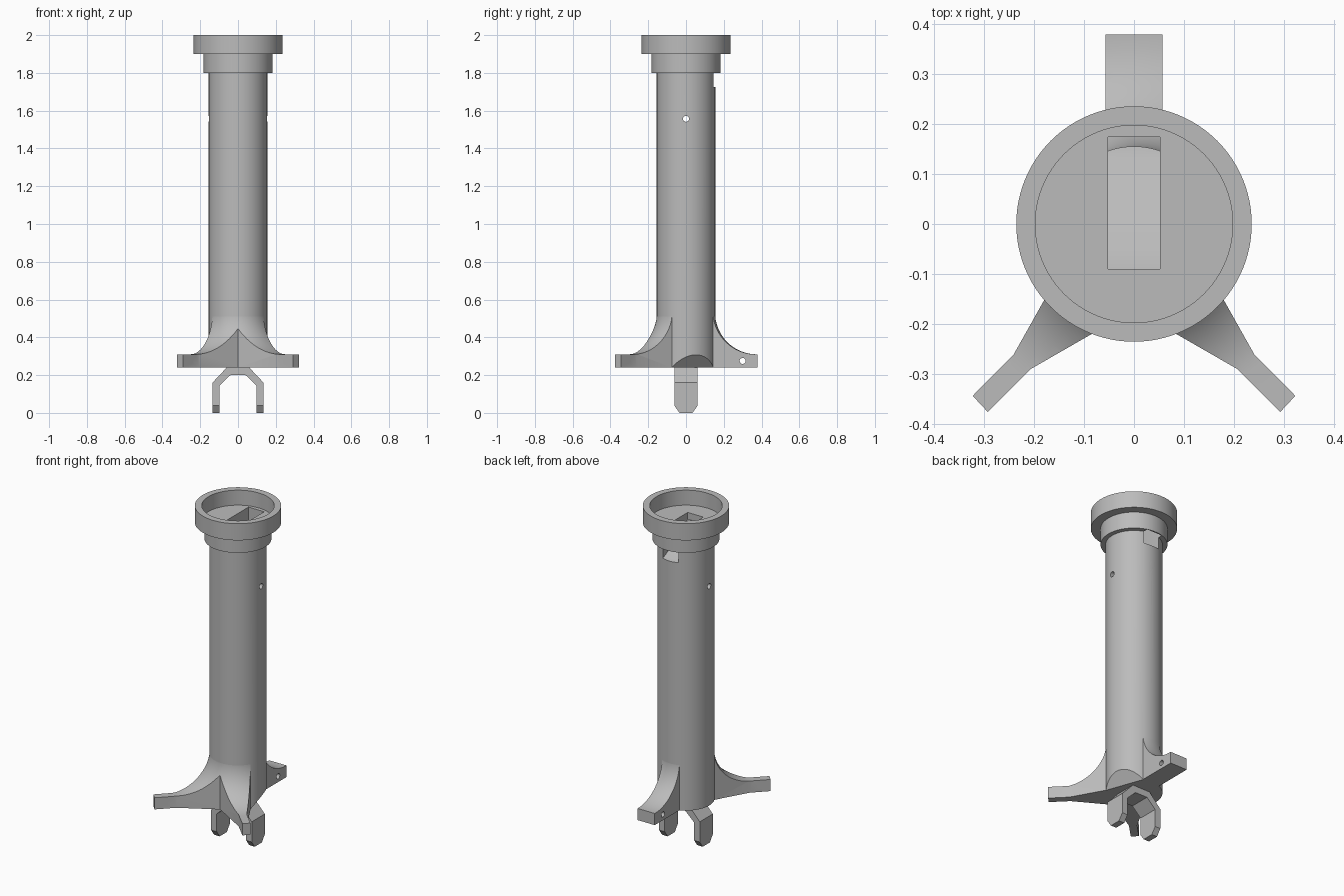
import bpy, bmesh, math
from mathutils import Matrix, Vector

if "Cube" in bpy.data.objects:
    bpy.data.objects.remove(bpy.data.objects["Cube"], do_unlink=True)

grey = bpy.data.materials.new("plain grey")
grey.use_nodes = True
grey.diffuse_color = (0.5, 0.5, 0.5, 1)
grey.node_tree.nodes["Principled BSDF"].inputs["Base Color"].default_value = (0.5, 0.5, 0.5, 1)


def make(name, bm, matrix=None):
    if matrix:
        bm.transform(matrix)
    bmesh.ops.recalc_face_normals(bm, faces=bm.faces)
    mesh = bpy.data.meshes.new(name)
    bm.to_mesh(mesh)
    bm.free()
    mesh.materials.append(grey)
    ob = bpy.data.objects.new(name, mesh)
    bpy.context.scene.collection.objects.link(ob)
    return ob


def prism(name, pts, axis, lo, hi, matrix=None):
    """Extrude a 2D outline along the given axis."""
    place = {"x": lambda a, b, t: (t, a, b),
             "y": lambda a, b, t: (a, t, b),
             "z": lambda a, b, t: (a, b, t)}[axis]
    bm = bmesh.new()
    face = bm.faces.new([bm.verts.new(place(a, b, lo)) for a, b in pts])
    new = bmesh.ops.extrude_face_region(bm, geom=[face])["geom"]
    shift = Vector(place(0, 0, hi - lo))
    bmesh.ops.translate(bm, vec=shift, verts=[v for v in new if isinstance(v, bmesh.types.BMVert)])
    return make(name, bm, matrix)


def lathe(name, pts, closed=False, steps=96):
    """Spin an (r, z) outline around z."""
    bm = bmesh.new()
    vs = [bm.verts.new((r, 0, z)) for r, z in pts]
    es = [bm.edges.new(p) for p in zip(vs, vs[1:])]
    if closed:
        es.append(bm.edges.new((vs[-1], vs[0])))
    bmesh.ops.spin(bm, geom=vs + es, axis=(0, 0, 1), cent=(0, 0, 0),
                   angle=math.tau, steps=steps, use_merge=True)
    bmesh.ops.remove_doubles(bm, verts=bm.verts, dist=0.0001)
    return make(name, bm)


def rod(centre, direction, radius=0.016, length=0.6):
    bm = bmesh.new()
    bmesh.ops.create_cone(bm, cap_ends=True, segments=24, radius1=radius, radius2=radius, depth=length)
    turn = Vector(direction).to_track_quat("Z", "Y").to_matrix().to_4x4()
    return make("hole_cutter", bm, Matrix.Translation(centre) @ turn)


def cut(ob, *cutters):
    """Subtract the cutters, then drop them."""
    for c in cutters:
        mod = ob.modifiers.new("cut", "BOOLEAN")
        mod.operation, mod.solver, mod.object = "DIFFERENCE", "EXACT", c
    graph = bpy.context.evaluated_depsgraph_get()
    mesh = bpy.data.meshes.new_from_object(ob.evaluated_get(graph))
    ob.modifiers.clear()
    ob.data = mesh
    for c in cutters:
        bpy.data.objects.remove(c, do_unlink=True)


# Main column with collar and cup rim
column = lathe("column", [(0, 0.24), (0.155, 0.24), (0.155, 1.8), (0.182, 1.8), (0.182, 1.9),
                          (0.235, 1.9), (0.235, 2), (0.197, 2), (0.197, 1.91), (0, 1.91)])
# Sloping channel from the cup floor out of the back
channel = prism("channel_cutter", [(-0.09, 1.95), (-0.09, 1.87), (-0.053, 1.83), (0.133, 1.73),
                                   (0.174, 1.72), (0.174, 1.95)], "x", -0.052, 0.052)
# Slanted undercuts between the back leg and each front leg
undercuts = [prism("undercut_cutter", [(0.093, 0.23), (0.165, 0.32), (0.3, 0.32), (0.3, 0.23)],
                   "y", -0.3, 0.3, Matrix.Rotation(math.radians(a), 4, "Z")) for a in (20, 160)]
cut(column, channel, *undercuts, rod((0, 0, 1.557), (1, 0, 0)), rod((0, 0, 1.557), (0, 1, 0)))


# Concave flare shared by all legs
def flare():
    arc = [(0.375 - 0.221 * math.cos(t), 0.531 - 0.221 * math.sin(t))
           for t in (i * math.pi / 32 for i in range(17))]
    return lathe("flare_cutter", arc + [(0.7, 0.31), (0.7, 0.7), (0.154, 0.7)], closed=True)


def leg(name, plan, hole, direction):
    ob = prism(name, plan, "z", 0.24, 0.6)
    cut(ob, flare(), rod(hole, direction, length=0.2))
    return ob


parts = [column]
parts.append(leg("back_leg", [(-0.057, 0), (0.057, 0), (0.057, 0.378), (-0.057, 0.378)],
                 (0, 0.3, 0.275), (1, 0, 0)))
front_plan = [(0, 0), (0, -0.171), (0.207, -0.29), (0.292, -0.375),
              (0.322, -0.343), (0.24, -0.26), (0.136, -0.075)]
for side, s in (("left", 1), ("right", -1)):
    parts.append(leg(side + "_front_leg", [(s * x, y) for x, y in front_plan],
                     (s * 0.267, -0.32, 0.275), (s, 1, 0)))

# Fork under the column, with clipped tips and a pin hole
half = [(0.135, 0), (0.135, 0.16), (0.055, 0.245), (0.04, 0.2), (0.098, 0.145), (0.098, 0)]
outer, inner = half[:3], half[3:]
outline = (outer + [(-x, z) for x, z in reversed(outer)]
           + [(-x, z) for x, z in reversed(inner)] + inner)
fork = prism("fork", outline, "y", -0.062, 0.062)
tips = [prism("tip_cutter", [(s * 0.027, -0.01), (s * 0.07, 0.05), (s * 0.1, 0.05), (s * 0.1, -0.01)],
              "x", -0.2, 0.2) for s in (1, -1)]
cut(fork, *tips, rod((0, 0, 0.042), (1, 0, 0)))
parts.append(fork)

# Smooth the round surfaces, keep edges sharp
bpy.ops.object.select_all(action="DESELECT")
for ob in parts:
    ob.select_set(True)
bpy.context.view_layer.objects.active = column
bpy.ops.object.shade_smooth_by_angle(angle=math.radians(30))
